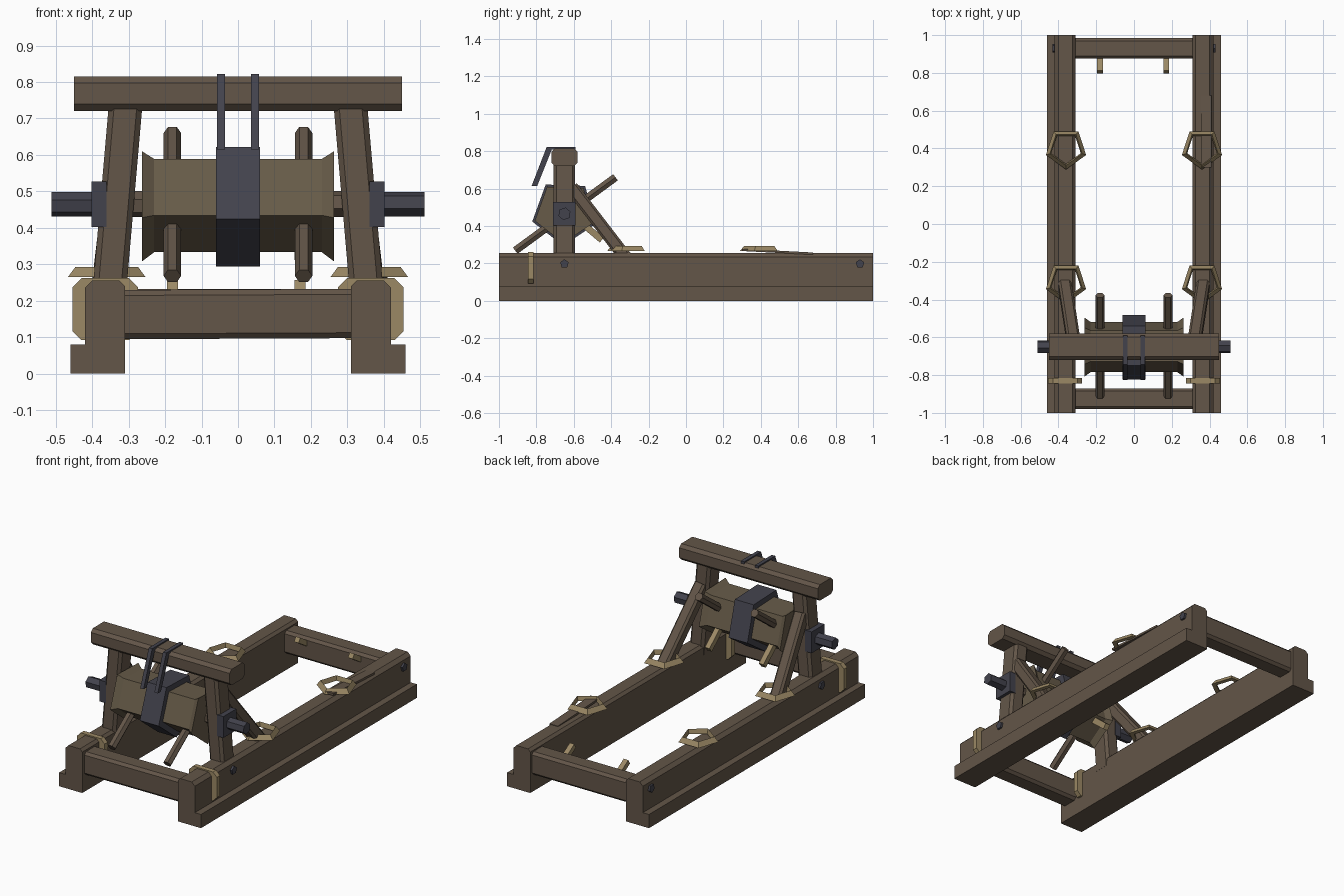
import bpy, bmesh, math
from mathutils import Vector

cube = bpy.data.objects.get("Cube")
if cube:
    bpy.data.objects.remove(cube)


def material(name, rgb):
    m = bpy.data.materials.new(name)
    m.use_nodes = True
    m.diffuse_color = (*rgb, 1)
    m.node_tree.nodes["Principled BSDF"].inputs["Base Color"].default_value = (*rgb, 1)
    return m


WOOD = material("dark_wood", (0.125, 0.092, 0.065))
DRUM = material("drum_wood", (0.135, 0.105, 0.066))
IRON = material("dark_iron", (0.055, 0.055, 0.073))
ROPE = material("rope_tan", (0.33, 0.25, 0.13))


def loft(name, rings, mat, closed=False):
    """Skin rings of points; closed joins the last ring to the first, otherwise both ends are capped."""
    bm = bmesh.new()
    vs = [[bm.verts.new(p) for p in r] for r in rings]
    n = len(vs[0])
    pairs = list(zip(vs, vs[1:])) + ([(vs[-1], vs[0])] if closed else [])
    for a, b in pairs:
        for i in range(n):
            j = (i + 1) % n
            bm.faces.new((a[i], a[j], b[j], b[i]))
    if not closed:
        bm.faces.new(vs[0])
        bm.faces.new(vs[-1])
    bmesh.ops.recalc_face_normals(bm, faces=bm.faces)
    me = bpy.data.meshes.new(name)
    bm.to_mesh(me)
    bm.free()
    me.materials.append(mat)
    ob = bpy.data.objects.new(name, me)
    bpy.context.collection.objects.link(ob)
    return ob


def rect(w, d, c=0.0):
    """Rectangle outline with corners cut by c."""
    w, d = w / 2, d / 2
    if not c:
        return [(w, d), (-w, d), (-w, -d), (w, -d)]
    return [(w, d - c), (w - c, d), (c - w, d), (-w, d - c),
            (-w, c - d), (c - w, -d), (w - c, -d), (w, c - d)]


def ngon(n, r, start=0.0):
    return [(r * math.cos(math.radians(start + 360 * i / n)),
             r * math.sin(math.radians(start + 360 * i / n))) for i in range(n)]


def bar(name, p, q, outline, mat):
    """Sweep an outline from p to q; its first axis follows x (or y for bars along x)."""
    p, q = Vector(p), Vector(q)
    d = (q - p).normalized()
    u = Vector((0, 1, 0)) if abs(d.x) > 0.9 else Vector((1, 0, 0))
    u = (u - d * u.dot(d)).normalized()
    v = d.cross(u) if abs(d.x) > 0.9 else u.cross(d)
    return loft(name, [[o + u * a + v * b for a, b in outline] for o in (p, q)], mat)


def prism(name, outline, axis, lo, hi, mat):
    """Extrude an outline along x (points are y, z) or y (points are x, z)."""
    place = (lambda a, b, t: (t, a, b)) if axis == "x" else (lambda a, b, t: (a, t, b))
    return loft(name, [[place(a, b, t) for a, b in outline] for t in (lo, hi)], mat)


AY, AZ = -0.65, 0.465   # axle position

# Cross beams of the base and the top beam
bar("front_cross_beam", (-0.33, -0.925, 0.162), (0.33, -0.925, 0.165), rect(0.11, 0.135, 0.015), WOOD)
bar("back_cross_beam", (-0.33, 0.93, 0.165), (0.33, 0.93, 0.165), rect(0.11, 0.135, 0.015), WOOD)
bar("top_beam", (-0.45, AY, 0.768), (0.45, AY, 0.768), rect(0.14, 0.094, 0.018), WOOD)

for s, side in ((1, "left_"), (-1, "right_")):
    # Base rail with a projecting foot
    rail = [(0.31, 0), (0.46, 0), (0.46, 0.08), (0.42, 0.08), (0.42, 0.235),
            (0.4, 0.255), (0.325, 0.255), (0.31, 0.24)]
    prism(side + "rail", [(s * x, z) for x, z in rail], "y", -1, 1, WOOD)

    # Rope binding near the front of the rail
    band = [(s * 0.364 + a, 0.177 + b) for a, b in rect(0.18, 0.17, 0.025)]
    prism(side + "rail_binding", band, "y", -0.845, -0.815, ROPE)

    # Upright and its diagonal brace
    bar(side + "upright", (s * 0.355, AY, 0.2), (s * 0.308, AY, 0.74), rect(0.092, 0.115, 0.015), WOOD)
    bar(side + "brace", (s * 0.368, -0.31, 0.215), (s * 0.322, -0.61, 0.605), rect(0.07, 0.07, 0.012), WOOD)

    # Axle end, bearing plate and inner wooden shaft
    bar(side + "axle_end", (s * 0.3, AY, AZ), (s * 0.512, AY, AZ), ngon(6, 0.034, 20), IRON)
    bar(side + "bearing_plate", (s * 0.36, AY, AZ), (s * 0.402, AY, AZ), rect(0.12, 0.125), IRON)
    bar(side + "drum_shaft", (s * 0.25, AY, AZ), (s * 0.33, AY, AZ), ngon(6, 0.036, 20), WOOD)

    # Handspike running through the drum
    bar(side + "handspike", (s * 0.18, -0.913, 0.268), (s * 0.18, -0.377, 0.66), ngon(6, 0.024), WOOD)

    # Rope ends on the drum and on the back beam
    x = 0.17 if s > 0 else -0.18
    bar(side + "drum_rope_end", (x, -0.58, 0.435), (x, -0.45, 0.325), rect(0.03, 0.035), ROPE)
    bar(side + "beam_rope_end", (x, 0.805, 0.244), (x, 0.9, 0.185), rect(0.03, 0.03), ROPE)

    # Iron hook: strap over the beam with a slanted tongue
    hook = [(-0.825, 0.615), (-0.795, 0.615), (-0.718, 0.808), (-0.59, 0.808), (-0.59, 0.822), (-0.745, 0.822)]
    hx = s * 0.046
    prism(side + "hook", hook, "x", hx - 0.011, hx + 0.011, IRON)

    for y, end in ((-0.31, "front_"), (0.4, "back_")):
        # Five-sided rope coil lying on the rail
        rings = []
        for dx, dy in ngon(5, 1, -90):
            rings.append([(s * 0.36 + dx * r, y + dy * r, z)
                          for r, z in ((0.112, 0.265), (0.09, 0.293), (0.082, 0.265))])
        loft(side + end + "rope_coil", rings, ROPE, closed=True)

    for y, end in ((AY, "front_"), (0.93, "back_")):
        # Bolt head on the outer rail face
        bar(side + end + "bolt", (s * 0.4, y, 0.198), (s * 0.432, y, 0.198), ngon(5, 0.024, 90), IRON)

# Winding drum with flared ends and iron band, all five-sided
def drum_ring(x, r):
    return [(x, AY + a, 0.473 + b) for a, b in ngon(5, r, 52)]

loft("drum", [drum_ring(x, r) for x, r in
              ((-0.263, 0.165), (-0.23, 0.14), (0.23, 0.14), (0.263, 0.165))], DRUM)
loft("drum_iron_band", [drum_ring(-0.061, 0.179), drum_ring(0.061, 0.179)], IRON)

# Loose lath resting on the left rail
bar("rail_lath", (0.382, 0.3, 0.272), (0.382, 0.68, 0.252), rect(0.055, 0.012), WOOD)
